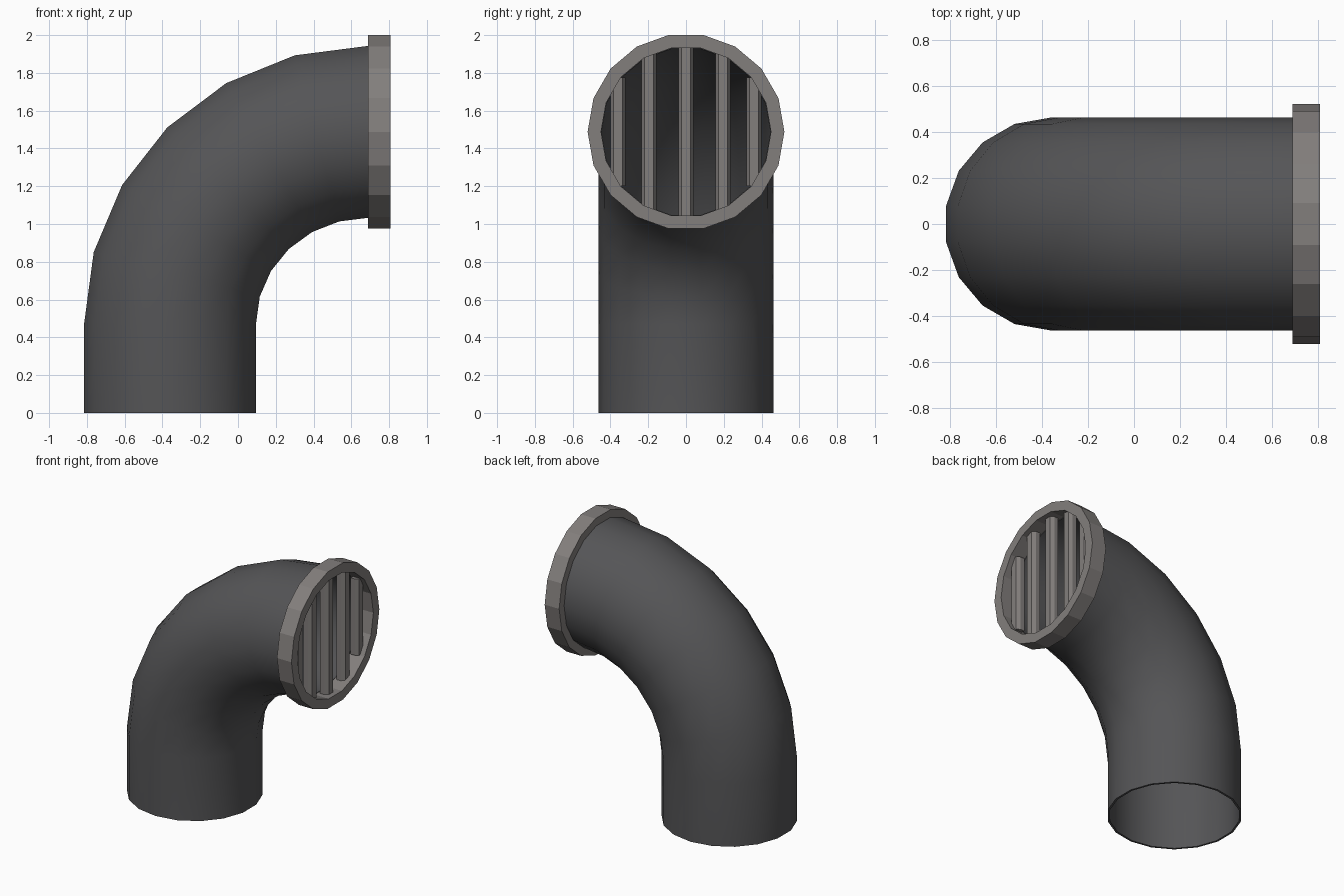
import bpy, bmesh, math
from mathutils import Vector

if "Cube" in bpy.data.objects:
    bpy.data.objects.remove(bpy.data.objects["Cube"])

N = 18                                   # sides of the round sections
CX, CZ, RX, RZ = 0.69, 0.47, 1.05, 1.018  # elbow centre and radii
AX = CZ + RZ                             # height of the outlet axis


def material(name, col):
    m = bpy.data.materials.new(name)
    m.diffuse_color = (*col, 1)
    m.use_nodes = True
    m.node_tree.nodes["Principled BSDF"].inputs["Base Color"].default_value = m.diffuse_color
    return m


dark = material("dark grey metal", (0.09, 0.09, 0.094))
light = material("warm grey metal", (0.225, 0.21, 0.203))


def finish(name, bm, mat, angle=None):
    me = bpy.data.meshes.new(name)
    bm.to_mesh(me)
    bm.free()
    ob = bpy.data.objects.new(name, me)
    bpy.context.collection.objects.link(ob)
    me.materials.append(mat)
    if angle:
        bpy.ops.object.select_all(action='DESELECT')
        ob.select_set(True)
        bpy.context.view_layer.objects.active = ob
        bpy.ops.object.shade_smooth_by_angle(angle=math.radians(angle))
    return ob


def skin(bm, rings, closed=False):
    """Join successive vertex rings with quads."""
    vs = [[bm.verts.new(p) for p in r] for r in rings]
    pairs = list(zip(vs, vs[1:])) + ([(vs[-1], vs[0])] if closed else [])
    for a, b in pairs:
        n = len(a)
        for i in range(n):
            j = (i + 1) % n
            bm.faces.new((a[i], a[j], b[j], b[i]))
    return vs


def section(centre, outward, r):
    """Round section spanned by +y and the elbow's outward direction."""
    return [centre + Vector((0, 1, 0)) * r * math.cos(2 * math.pi * i / N)
            + outward * r * math.sin(2 * math.pi * i / N) for i in range(N)]


def pipe_rings(r):
    rings = [section(Vector((CX - RX, 0, 0)), Vector((-1, 0, 0)), r)]
    for k in range(7):
        a = math.radians(15 * k)
        c = Vector((CX - RX * math.cos(a), 0, CZ + RZ * math.sin(a)))
        rings.append(section(c, Vector((-math.cos(a), 0, math.sin(a))), r))
    return rings


# Bent pipe with a thin wall, open at both ends
bm = bmesh.new()
skin(bm, pipe_rings(0.462) + pipe_rings(0.447)[::-1], closed=True)
bmesh.ops.recalc_face_normals(bm, faces=bm.faces)
finish("bent_pipe", bm, dark, 40)

# Outlet collar
up = Vector((0, 0, 1))
bm = bmesh.new()
skin(bm, [section(Vector((x, 0, AX)), up, r) for x, r in
          ((0.688, 0.521), (0.808, 0.521), (0.808, 0.45), (0.688, 0.45))], closed=True)
bmesh.ops.recalc_face_normals(bm, faces=bm.faces)
finish("outlet_collar", bm, light)

# Vertical grille bars with chamfered fronts
for i, y in enumerate((-0.36, -0.196, 0, 0.196, 0.36)):
    h = math.sqrt(0.46 ** 2 - y * y)
    prof = ((0.71, -0.04), (0.745, -0.04), (0.77, -0.024),
            (0.77, 0.024), (0.745, 0.04), (0.71, 0.04))
    bm = bmesh.new()
    vs = skin(bm, [[Vector((px, y + py, AX + s * h)) for px, py in prof] for s in (-1, 1)])
    for v in vs:
        bm.faces.new(v)
    bmesh.ops.recalc_face_normals(bm, faces=bm.faces)
    finish(f"grille_bar_{i + 1}", bm, light)
